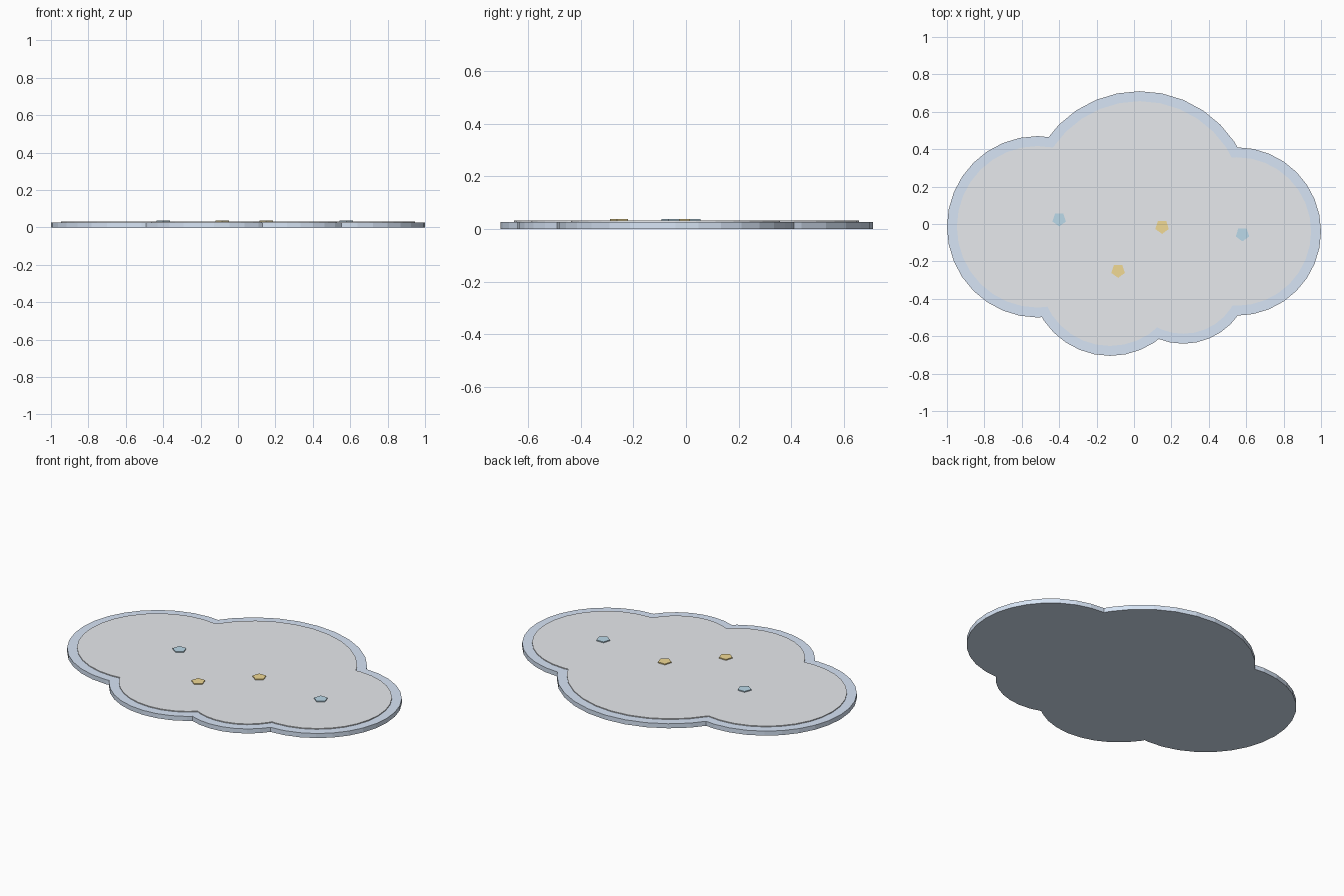
import bpy, bmesh
from math import sin, cos, pi

if "Cube" in bpy.data.objects:
    bpy.data.objects.remove(bpy.data.objects["Cube"])

# cloud lobes: centre x, centre y, radius
LOBES = [(0.03, 0.10, 0.61), (-0.515, -0.015, 0.485), (0.55, -0.04, 0.45),
         (-0.128, -0.278, 0.427), (0.263, -0.28, 0.36)]


def material(name, rgb):
    m = bpy.data.materials.new(name)
    m.diffuse_color = (*rgb, 1)
    m.use_nodes = True
    m.node_tree.nodes["Principled BSDF"].inputs["Base Color"].default_value = m.diffuse_color
    return m


def prism(name, x, y, r, z0, z1, sides, start=pi / 2):
    bm = bmesh.new()
    ring = [bm.verts.new((x + r * cos(start + 2 * pi * i / sides),
                          y + r * sin(start + 2 * pi * i / sides), z0)) for i in range(sides)]
    base = bm.faces.new(ring)
    top = bmesh.ops.extrude_face_region(bm, geom=[base], use_keep_orig=True)
    for v in top["geom"]:
        if isinstance(v, bmesh.types.BMVert):
            v.co.z = z1
    bmesh.ops.recalc_face_normals(bm, faces=bm.faces)
    mesh = bpy.data.meshes.new(name)
    bm.to_mesh(mesh)
    bm.free()
    ob = bpy.data.objects.new(name, mesh)
    bpy.context.collection.objects.link(ob)
    return ob


def cloud_slab(name, inset, z0, z1, mat):
    # union of all the lobes into one clean slab
    parts = [prism(name, x, y, r - inset, z0, z1, 32) for x, y, r in LOBES]
    slab = parts[0]
    for part in parts[1:]:
        mod = slab.modifiers.new("union", 'BOOLEAN')
        mod.operation, mod.solver, mod.object = 'UNION', 'EXACT', part
    mesh = bpy.data.meshes.new_from_object(
        slab.evaluated_get(bpy.context.evaluated_depsgraph_get()))
    slab.modifiers.clear()
    slab.data = mesh
    for part in parts[1:]:
        bpy.data.objects.remove(part)
    mesh.materials.clear()
    mesh.materials.append(mat)


# blue rim slab and slightly raised grey surface
cloud_slab("cloud_rim", 0.0, 0.0, 0.027, material("pale_blue", (0.68, 0.78, 0.92)))
cloud_slab("cloud_surface", 0.053, 0.015, 0.032, material("pale_grey", (0.80, 0.82, 0.85)))

# pentagonal studs, point towards the front
blue = material("stud_blue", (0.50, 0.70, 0.82))
gold = material("stud_gold", (0.88, 0.70, 0.30))
for name, x, y, mat in [("stud_left", -0.40, 0.025, blue), ("stud_right", 0.58, -0.055, blue),
                        ("stud_centre", 0.15, -0.015, gold), ("stud_front", -0.085, -0.25, gold)]:
    stud = prism(name, x, y, 0.038, 0.025, 0.038, 5, -pi / 2)
    stud.data.materials.append(mat)
